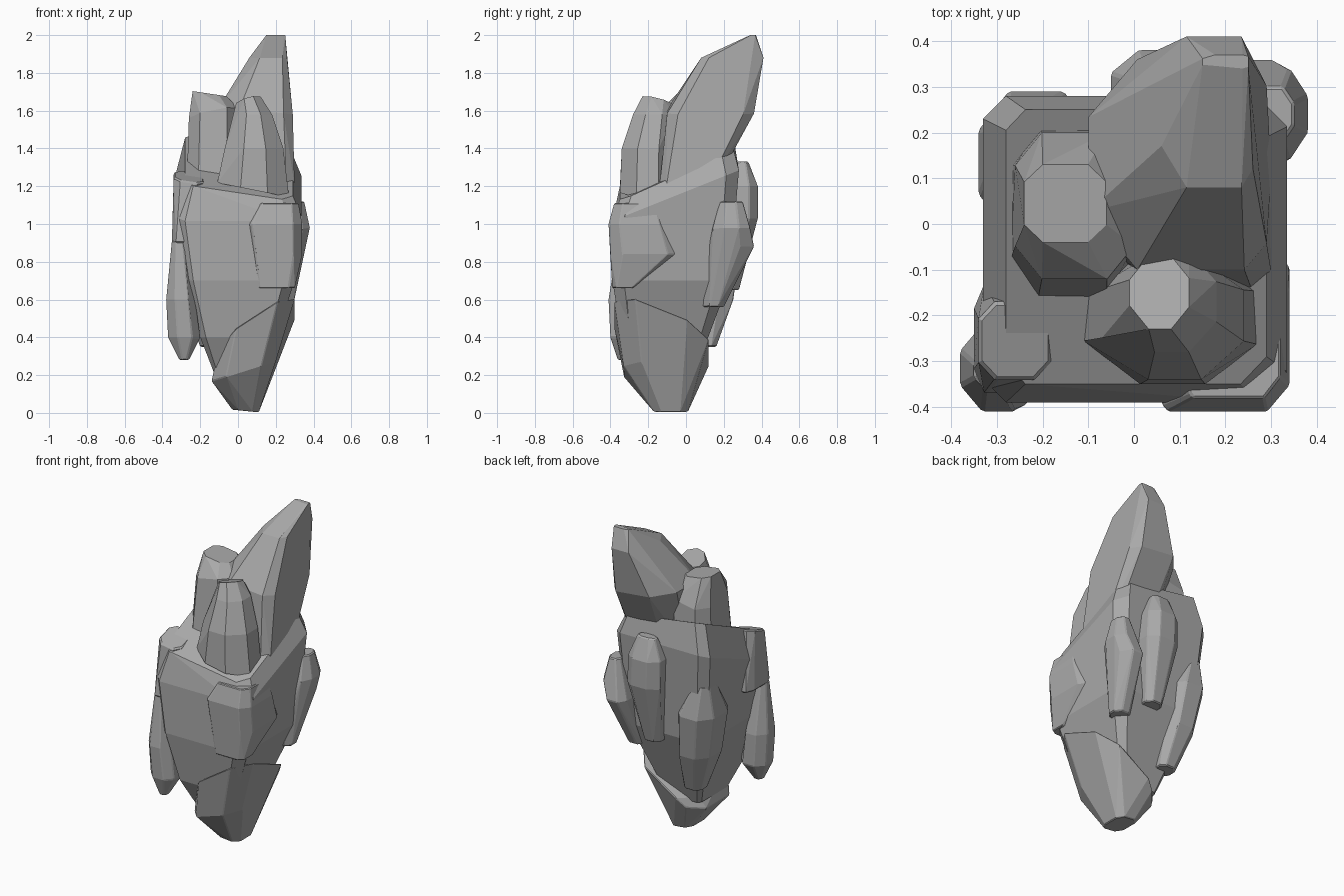
import bpy
import bmesh
import math

default_cube = bpy.data.objects.get("Cube")
if default_cube:
    bpy.data.objects.remove(default_cube, do_unlink=True)

# One plain stone colour
stone = bpy.data.materials.new("grey_stone")
stone.use_nodes = True
stone.diffuse_color = (.4, .4, .4, 1)
stone.node_tree.nodes["Principled BSDF"].inputs["Base Color"].default_value = stone.diffuse_color


def ring(height, left, right, front, back, tilt_x=0, tilt_y=0):
    """Bounds of one level of a rock, with an optional slope across it."""
    middle = ((left + right) / 2, (front + back) / 2, height)
    half = ((right - left) / 2, (back - front) / 2)
    return middle, half, (tilt_x, tilt_y)


def ring_corners(level, left_cut, right_cut):
    """Corners of a rectangle whose left and right corners are cut off."""
    (x, y, z), (half_x, half_y), (tilt_x, tilt_y) = level
    for side_x, cut in ((-1, left_cut), (1, right_cut)):
        for side_y in (-1, 1):
            for keep_x, keep_y in ((1, 1 - cut), (1 - cut, 1)):
                dx = side_x * half_x * keep_x
                dy = side_y * half_y * keep_y
                yield x + dx, y + dy, z + tilt_x * dx + tilt_y * dy


def facet_rock(name, levels, left_cut=.45, right_cut=.45, worn=0):
    """Wrap stacked levels in a flat-faced boulder with optional worn edges."""
    mesh = bpy.data.meshes.new(name)
    rock = bmesh.new()
    for level in levels:
        for corner in ring_corners(level, left_cut, right_cut):
            rock.verts.new(corner)
    bmesh.ops.convex_hull(rock, input=rock.verts)
    buried = [v for v in rock.verts if not v.link_faces]
    bmesh.ops.delete(rock, geom=buried, context="VERTS")
    # Merge nearly level triangles into broad chiselled planes
    bmesh.ops.dissolve_limit(rock, angle_limit=math.radians(8),
                             verts=rock.verts, edges=rock.edges)
    bmesh.ops.recalc_face_normals(rock, faces=rock.faces)
    rock.to_mesh(mesh)
    rock.free()
    mesh.materials.append(stone)
    boulder = bpy.data.objects.new(name, mesh)
    bpy.context.collection.objects.link(boulder)
    if worn:
        edge = boulder.modifiers.new("worn_edge", "BEVEL")
        edge.width = worn
        edge.segments = 1
        edge.limit_method = "ANGLE"
        edge.angle_limit = math.radians(30)


# Main boulder: sloping top, broad shoulders, narrowing underside
facet_rock("main_boulder", [
    ring(1.3, -.28, .29, -.35, .25, tilt_x=-.15, tilt_y=.45),
    ring(1.15, -.33, .335, -.39, .28, tilt_y=.4),
    ring(.7, -.28, .3, -.39, .23),
    ring(.4, -.2, .2, -.34, .12),
    ring(.22, -.13, .12, -.25, .05),
], left_cut=.15, right_cut=.2)

# Pointed underside with a slanting rim that overlaps the boulder
facet_rock("bottom_tip", [
    ring(.42, -.1, .3, -.38, .12, tilt_x=.65, tilt_y=-.4),
    ring(.22, -.14, .2, -.33, .09, tilt_x=.3),
    ring(.01, -.03, .11, -.17, .01, tilt_x=-.1),
], worn=.005)

# Three upright crystals on the top slope
facet_rock("tall_spire", [
    ring(1.2, -.05, .3, -.14, .15),
    ring(1.6, -.1, .29, -.1, .36, tilt_x=-.1),
    ring(1.88, .06, .26, .08, .41),
    ring(2, .15, .25, .34, .37),
], left_cut=.55, right_cut=.25)
facet_rock("left_crystal", [
    ring(1.25, -.27, 0, -.16, .21),
    ring(1.57, -.26, 0, -.12, .2, tilt_x=.2, tilt_y=-.2),
    ring(1.69, -.24, -.06, -.04, .13, tilt_x=-.15),
])
facet_rock("front_crystal", [
    ring(1.18, -.11, .27, -.35, -.06, tilt_x=-.2),
    ring(1.4, -.07, .24, -.34, -.06),
    ring(1.58, -.02, .18, -.28, -.06),
    ring(1.65, -.01, .12, -.23, -.07, tilt_x=.25, tilt_y=-.25),
], left_cut=.65, right_cut=.6)

# Slabs wrapped around the two front corners
facet_rock("right_corner_slab", [
    ring(1.11, .12, .32, -.38, -.12),
    ring(1, .06, .34, -.41, -.08),
    ring(.84, .08, .34, -.4, -.03),
    ring(.66, .11, .3, -.39, -.27),
], left_cut=.1, right_cut=.35, worn=.008)
facet_rock("left_corner_slab", [
    ring(1.25, -.34, -.18, -.34, -.17, tilt_x=-.15, tilt_y=.3),
    ring(.9, -.35, -.25, -.37, -.13),
], worn=.008)

# Loose chips hanging on the lower sides
facet_rock("low_front_chip", [
    ring(.91, -.35, -.27, -.36, -.28),
    ring(.6, -.38, -.22, -.41, -.22),
    ring(.4, -.37, -.2, -.4, -.22),
    ring(.28, -.31, -.26, -.36, -.3),
], left_cut=.6, right_cut=.5, worn=.006)
facet_rock("right_back_chip", [
    ring(1.12, .27, .35, .18, .3),
    ring(.98, .25, .38, .14, .34),
    ring(.88, .2, .35, .12, .36),
    ring(.56, .18, .29, .09, .2),
], right_cut=.6, worn=.006)
facet_rock("back_chip", [
    ring(1.33, 0, .12, .27, .33),
    ring(1.2, -.05, .17, .2, .38),
    ring(1.03, -.05, .18, .2, .38),
    ring(.65, 0, .12, .15, .28),
], left_cut=.55, right_cut=.5, worn=.006)
facet_rock("left_back_chip", [
    ring(1.07, -.31, -.2, .1, .25),
    ring(.87, -.34, -.1, -.02, .29),
    ring(.6, -.29, -.08, -.02, .25),
    ring(.35, -.2, -.08, .04, .16),
], left_cut=.55, worn=.006)
